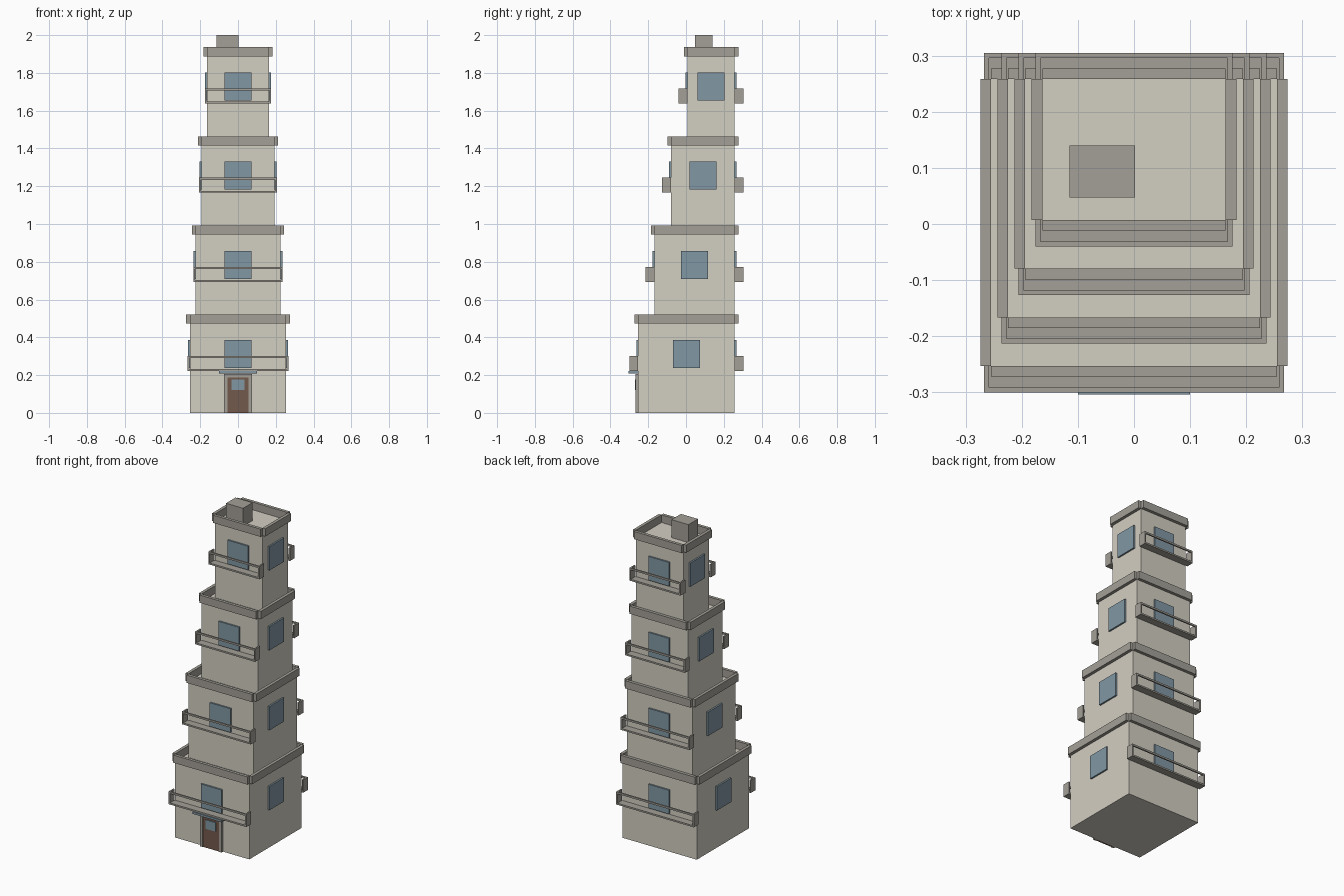
import bpy
import bmesh

if "Cube" in bpy.data.objects:
    bpy.data.objects.remove(bpy.data.objects["Cube"])


def material(name, rgb):
    m = bpy.data.materials.new(name)
    m.diffuse_color = (*rgb, 1)
    m.use_nodes = True
    m.node_tree.nodes["Principled BSDF"].inputs["Base Color"].default_value = m.diffuse_color
    return m


WALL = material("wall_plaster", (0.65, 0.62, 0.54))
TRIM = material("trim_concrete", (0.37, 0.35, 0.31))
GLASS = material("window_glass", (0.22, 0.31, 0.37))
WOOD = material("door_wood", (0.17, 0.10, 0.07))


def boxes(name, mat, spans):
    """One object made of boxes, each given as (x0, x1, y0, y1, z0, z1)."""
    bm = bmesh.new()
    for x0, x1, y0, y1, z0, z1 in spans:
        verts = bmesh.ops.create_cube(bm, size=1)["verts"]
        for v in verts:
            v.co = (x0 if v.co.x < 0 else x1,
                    y0 if v.co.y < 0 else y1,
                    z0 if v.co.z < 0 else z1)
    mesh = bpy.data.meshes.new(name)
    bm.to_mesh(mesh)
    bm.free()
    mesh.materials.append(mat)
    obj = bpy.data.objects.new(name, mesh)
    bpy.context.collection.objects.link(obj)
    return obj


H = 0.472       # storey height
BACK = 0.258    # shared rear wall plane
T = 0.019       # parapet thickness

for i in range(4):
    n = i + 1
    w = 0.255 - 0.0305 * i
    front = -0.253 + 0.0867 * i
    mid = (front + BACK) / 2
    z = H * i
    top = z + H

    # Storey block
    boxes(f"storey_{n}", WALL, [(-w, w, front, BACK, z, top)])

    # Parapet strips outside the walls, open at the corners
    p = (top, top + 0.048)
    boxes(f"parapet_{n}", TRIM, [
        (-w, w, front - T, front, *p), (-w, w, BACK, BACK + T, *p),
        (-w - T, -w, front, BACK, *p), (w, w + T, front, BACK, *p)])

    # Windows on all four sides
    g, d = 0.071, 0.01
    s = (z + 0.238, z + 0.386)
    boxes(f"windows_{n}", GLASS, [
        (-g, g, front - d, front, *s), (-g, g, BACK, BACK + d, *s),
        (-w - d, -w, mid - g, mid + g, *s), (w, w + d, mid - g, mid + g, *s)])

    # Front and back balconies: floor, end panels and handrail
    b, e = w + 0.012, 0.009
    z0, z1 = z + 0.222, z + 0.301
    for side, wall, sign in (("front", front, -1), ("back", BACK, 1)):
        y0, y1 = sorted((wall, wall + sign * 0.047))
        r0, r1 = sorted((wall + sign * 0.038, wall + sign * 0.047))
        boxes(f"balcony_{side}_{n}", TRIM, [
            (-b, b, y0, y1, z0, z0 + 0.01),
            (-b, -b + e, y0, y1, z0 + 0.01, z1),
            (b - e, b, y0, y1, z0 + 0.01, z1),
            (-b + e, b - e, r0, r1, z1 - 0.011, z1)])

# Rooftop box
boxes("roof_box", TRIM, [(-0.115, 0.002, 0.047, 0.14, 4 * H, 2.0)])

# Entrance: frame, door, pane and canopy
F = -0.253
boxes("door_frame", TRIM, [
    (-0.075, -0.056, F - 0.015, F, 0, 0.205),
    (0.056, 0.075, F - 0.015, F, 0, 0.205),
    (-0.056, 0.056, F - 0.015, F, 0.188, 0.205)])
boxes("door", WOOD, [(-0.056, 0.056, F - 0.012, F, 0, 0.188)])
boxes("door_pane", GLASS, [(-0.035, 0.035, F - 0.018, F - 0.012, 0.12, 0.176)])
boxes("canopy", GLASS, [(-0.1, 0.1, -0.304, F, 0.208, 0.221)])
